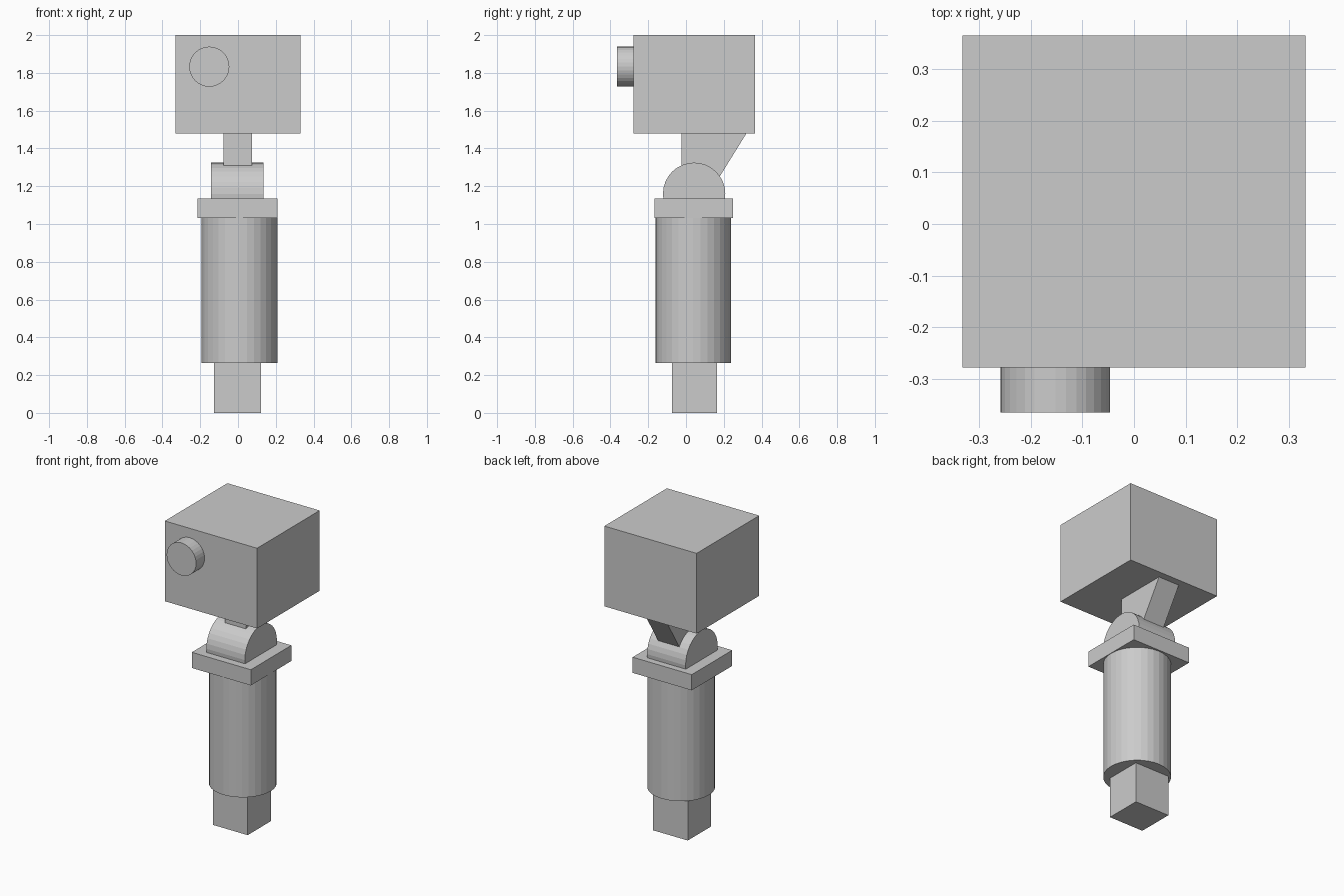
import bpy
import bmesh
import math
from mathutils import Matrix, Vector

if "Cube" in bpy.data.objects:
    bpy.data.objects.remove(bpy.data.objects["Cube"], do_unlink=True)

grey = bpy.data.materials.new("plain grey")
grey.use_nodes = True
colour = (0.6, 0.6, 0.6, 1)
grey.diffuse_color = colour
grey.node_tree.nodes["Principled BSDF"].inputs["Base Color"].default_value = colour


def finish(name, bm):
    bmesh.ops.recalc_face_normals(bm, faces=bm.faces)
    mesh = bpy.data.meshes.new(name)
    bm.to_mesh(mesh)
    bm.free()
    mesh.materials.append(grey)
    obj = bpy.data.objects.new(name, mesh)
    bpy.context.collection.objects.link(obj)
    return obj


def box(name, low, high):
    low, high = Vector(low), Vector(high)
    bm = bmesh.new()
    matrix = Matrix.Translation((low + high) / 2) @ Matrix.Diagonal((*(high - low), 1))
    bmesh.ops.create_cube(bm, size=1, matrix=matrix)
    return finish(name, bm)


def cylinder(name, centre, radius, length, axis="Z"):
    turn = {"X": Matrix.Rotation(math.pi / 2, 4, "Y"),
            "Y": Matrix.Rotation(math.pi / 2, 4, "X"),
            "Z": Matrix.Identity(4)}[axis]
    bm = bmesh.new()
    bmesh.ops.create_cone(bm, cap_ends=True, segments=32, radius1=radius, radius2=radius,
                          depth=length, matrix=Matrix.Translation(centre) @ turn)
    return finish(name, bm)


def side_prism(name, profile, left, right):
    # Extrude a (y, z) outline across x
    bm = bmesh.new()
    face = bm.faces.new([bm.verts.new((left, y, z)) for y, z in profile])
    result = bmesh.ops.extrude_face_region(bm, geom=[face])
    verts = [v for v in result["geom"] if isinstance(v, bmesh.types.BMVert)]
    bmesh.ops.translate(bm, verts=verts, vec=(right - left, 0, 0))
    return finish(name, bm)


# Post: square foot, round column and square collar
box("foot", (-0.127, -0.075, 0), (0.122, 0.163, 0.28))
cylinder("column", (0.008, 0.038, 0.65), 0.2, 0.77)
box("collar", (-0.215, -0.168, 1.033), (0.21, 0.248, 1.135))

# Hinge drum, half sunk into the collar
cylinder("hinge_drum", (-0.004, 0.043, 1.16), 0.165, 0.277, "X")

# Bracket with a sloping back
side_prism("bracket", [(-0.025, 1.16), (0.122, 1.16), (0.32, 1.48), (-0.025, 1.48)],
           -0.077, 0.075)

# Head and its front knob
box("head", (-0.332, -0.278, 1.478), (0.332, 0.365, 2))
cylinder("front_knob", (-0.152, -0.318, 1.833), 0.106, 0.094, "Y")
